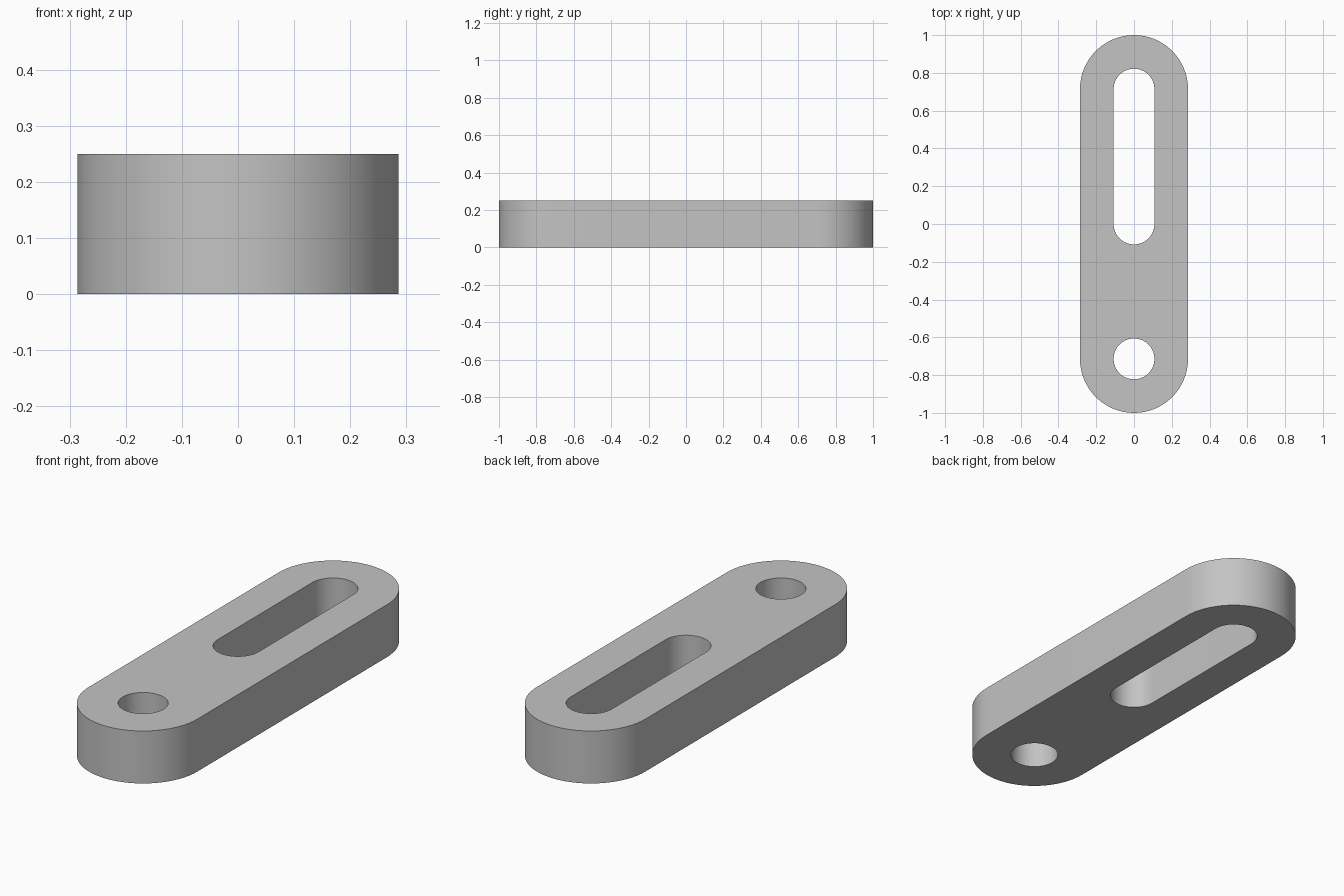
import bpy
import bmesh
from math import cos, sin, pi, radians

cube = bpy.data.objects.get("Cube")
if cube:
    bpy.data.objects.remove(cube, do_unlink=True)

THICKNESS = 0.25
END_Y = 0.714        # centres of the rounded ends
OUTER_R = 0.286
HOLE_R = 0.108
SEGMENTS = 32        # per half circle


def add_outline(bm, radius, y_low, y_high):
    """Closed loop of edges: a stadium, or a circle if both centres agree."""
    verts = []
    for centre, start in ((y_high, 0), (y_low, pi)):
        for i in range(SEGMENTS + 1):
            if y_low == y_high and i == SEGMENTS:
                continue
            a = start + pi * i / SEGMENTS
            verts.append(bm.verts.new((radius * cos(a), centre + radius * sin(a), THICKNESS / 2)))
    return [bm.edges.new((v, verts[i - 1])) for i, v in enumerate(verts)]


# Flat plate profile with a slot and a round hole
bm = bmesh.new()
edges = add_outline(bm, OUTER_R, -END_Y, END_Y)
edges += add_outline(bm, HOLE_R, 0, END_Y)
edges += add_outline(bm, HOLE_R, -END_Y, -END_Y)
bmesh.ops.triangle_fill(bm, edges=edges, use_beauty=True, normal=(0, 0, 1))
bmesh.ops.recalc_face_normals(bm, faces=bm.faces)
mesh = bpy.data.meshes.new("slotted_link")
bm.to_mesh(mesh)
bm.free()

link = bpy.data.objects.new("slotted_link", mesh)
bpy.context.collection.objects.link(link)
for obj in bpy.context.selected_objects:
    obj.select_set(False)
link.select_set(True)
bpy.context.view_layer.objects.active = link

# Thicken evenly about the middle plane
solid = link.modifiers.new("thickness", "SOLIDIFY")
solid.thickness = THICKNESS
solid.offset = 0
bpy.ops.object.modifier_apply(modifier=solid.name)
bpy.ops.object.shade_smooth_by_angle(angle=radians(30))

# Plain grey metal
grey = bpy.data.materials.new("plain_grey")
grey.use_nodes = True
colour = (0.55, 0.55, 0.55, 1)
grey.diffuse_color = colour
grey.node_tree.nodes["Principled BSDF"].inputs["Base Color"].default_value = colour
link.data.materials.append(grey)
